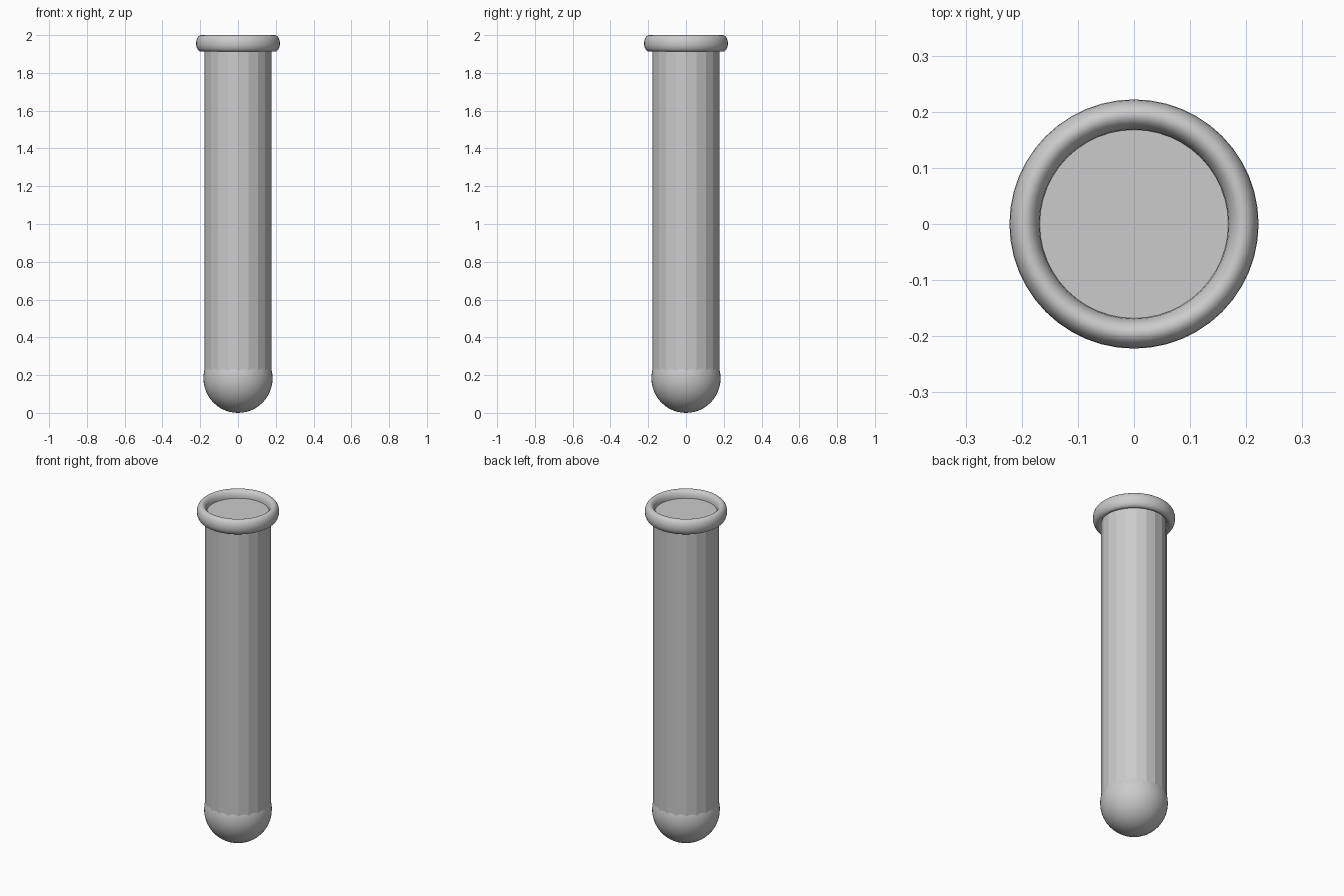
import bpy

if "Cube" in bpy.data.objects:
    bpy.data.objects.remove(bpy.data.objects["Cube"])


def finish(name, smooth=True):
    obj = bpy.context.object
    obj.name = name
    bpy.ops.object.transform_apply(location=False, rotation=False, scale=True)
    if smooth:
        bpy.ops.object.shade_smooth()
    return obj


R = 0.178            # tube radius
BULB = 0.183         # rounded bottom radius, slightly proud of the tube
RIM_Z = 1.956        # rim centre height
TUBE_BOTTOM = 0.183

# faceted tube body, its top cap sits inside the rim
bpy.ops.mesh.primitive_cylinder_add(vertices=20, radius=R, depth=RIM_Z - TUBE_BOTTOM,
                                    location=(0, 0, (RIM_Z + TUBE_BOTTOM) / 2))
finish("tube_body", smooth=False)

# rounded bottom
bpy.ops.mesh.primitive_uv_sphere_add(segments=48, ring_count=24, radius=BULB,
                                     location=(0, 0, BULB))
finish("round_bottom")

# rolled rim, taller than it is thick
bpy.ops.mesh.primitive_torus_add(major_radius=0.195, minor_radius=0.027,
                                 major_segments=48, minor_segments=20,
                                 location=(0, 0, RIM_Z))
bpy.context.object.scale.z = 0.044 / 0.027
finish("rim")
